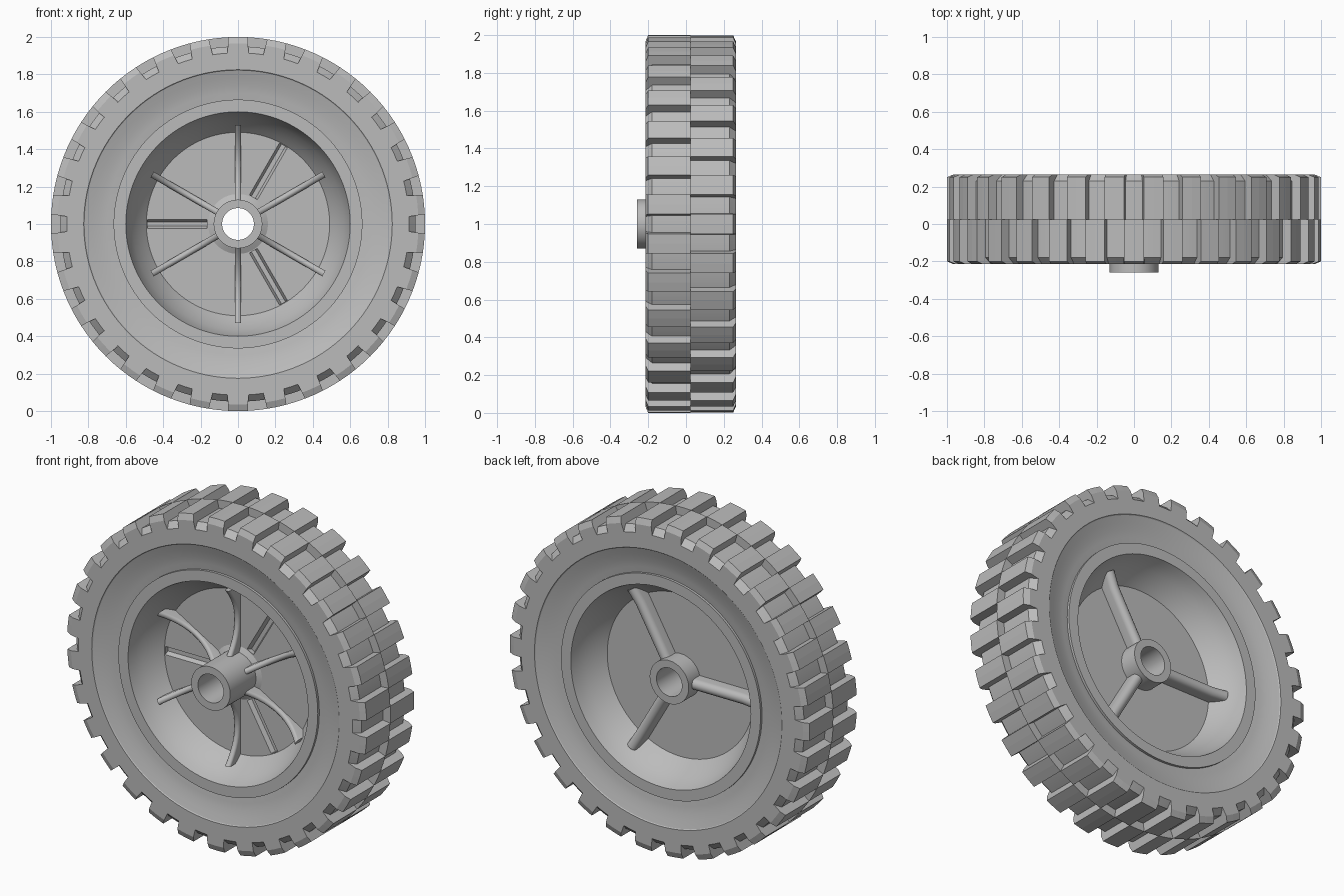
import bpy, bmesh, math
from mathutils import Vector

cube = bpy.data.objects.get("Cube")
if cube:
    bpy.data.objects.remove(cube)

MID = 0.025      # middle plane of the tyre
LUGS = 30        # lugs in each tread row

grey = bpy.data.materials.new("plain_grey")
grey.use_nodes = True
grey.diffuse_color = (0.5, 0.5, 0.5, 1)
grey.node_tree.nodes["Principled BSDF"].inputs["Base Color"].default_value = (0.5, 0.5, 0.5, 1)


def polar(r, y, a, side=0.0):
    """Point at radius r and angle a (from the top), shifted sideways."""
    return Vector((r * math.sin(a) + side * math.cos(a), y,
                   1 + r * math.cos(a) - side * math.sin(a)))


def finish(bm, name, smooth=None):
    bmesh.ops.recalc_face_normals(bm, faces=bm.faces)
    mesh = bpy.data.meshes.new(name)
    bm.to_mesh(mesh)
    bm.free()
    mesh.materials.append(grey)
    ob = bpy.data.objects.new(name, mesh)
    bpy.context.collection.objects.link(ob)
    if smooth:
        shade(ob, smooth)
    return ob


def shade(ob, degrees):
    bpy.ops.object.select_all(action='DESELECT')
    ob.select_set(True)
    bpy.context.view_layer.objects.active = ob
    bpy.ops.object.shade_smooth_by_angle(angle=math.radians(degrees))


def loft(bm, rings, closed=False):
    """Skin a list of equal rings; cap the ends unless closed."""
    rows = [[bm.verts.new(p) for p in ring] for ring in rings]
    n = len(rows[0])
    pairs = list(zip(rows, rows[1:])) + ([(rows[-1], rows[0])] if closed else [])
    for a, b in pairs:
        for i in range(n):
            j = (i + 1) % n
            bm.faces.new((a[i], a[j], b[j], b[i]))
    if not closed:
        bm.faces.new(rows[0])
        bm.faces.new(rows[-1][::-1])


def revolve(name, profile, steps=120):
    bm = bmesh.new()
    loft(bm, [[polar(r, y, 2 * math.pi * k / steps) for r, y in profile]
              for k in range(steps)], closed=True)
    return finish(bm, name)


def mirrored(half):
    """Close a front half profile with its reflection in the middle plane."""
    return half + [(r, 2 * MID - y) for r, y in reversed(half)]


# Tyre body: bead, dished sidewall, shoulder chamfer, tread floor
tyre = revolve("tyre", mirrored([
    (0.64, -0.17), (0.665, -0.175), (0.70, -0.178), (0.74, -0.186), (0.78, -0.197),
    (0.82, -0.210), (0.825, -0.215), (0.915, -0.215), (0.95, -0.18)]))
shade(tyre, 20)

# Tread lugs: two rows, staggered by half a pitch
lug_profile = [(0.93, 0), (1.0, 0), (1.0, 0.225), (0.965, 0.24), (0.915, 0.24), (0.90, 0.15)]
for row, (name, direction) in enumerate((("front_tread_lugs", -1), ("rear_tread_lugs", 1))):
    bm = bmesh.new()
    for k in range(LUGS):
        centre = 2 * math.pi * (k + row / 2) / LUGS
        rings = []
        for s in (-1, 0, 1):
            rings.append([polar(r, MID + direction * d,
                                centre + s * math.radians(3 + 6 * (1 - r)))
                          for r, d in lug_profile])
        loft(bm, rings)
    finish(bm, name)

# Rim, disc and hub in one turned piece
wall = [(0.49, 0), (0.512, -0.025), (0.535, -0.055), (0.565, -0.10), (0.588, -0.15), (0.60, -0.19)]
rim_half = wall + [(0.665, -0.19)]
front = [(0.085, -0.26), (0.13, -0.26), (0.13, -0.015), (0.16, 0)]
back = [(0.13, 2 * MID), (0.13, 0.16), (0.085, 0.16)]
rim = revolve("rim_and_hub", front + mirrored(rim_half) + back)

# Shallow tapered channels in the front of the disc
THREE = [math.radians(30 + 120 * k) for k in range(3)]
bm = bmesh.new()
for a in THREE:
    loft(bm, [[polar(r, y, a, s) for s, y in
               ((-0.03, -0.01), (0.03, -0.01), (0.012, 0.025), (-0.012, 0.025))]
              for r in (0.165, 0.485)])
cutter = finish(bm, "channel_cutter")
cutter.hide_render = True
mod = rim.modifiers.new("channels", 'BOOLEAN')
mod.operation = 'DIFFERENCE'
mod.solver = 'EXACT'
mod.object = cutter
bpy.context.view_layer.objects.active = rim
bpy.ops.object.modifier_apply(modifier=mod.name)
bpy.data.objects.remove(cutter)
shade(rim, 25)


def ribs(name, angles, path, width, base, direction):
    """Round-topped ribs rising from the disc along a (radius, crest) path."""
    bm = bmesh.new()
    arc = [math.pi * k / 8 for k in range(9)]
    for a in angles:
        rings = []
        for r, crest in path:
            ring = [polar(r, base, a, width), *[
                polar(r, crest + direction * width * (math.sin(t) - 1), a, width * math.cos(t))
                for t in arc], polar(r, base, a, -width)]
            rings.append(ring)
        loft(bm, rings)
    finish(bm, name, 40)


# Six slender front spokes with a sagging crest
sag = []
for k in range(15):
    t = k / 14
    sag.append((0.11 + 0.42 * t, -0.02 - 0.09 * (2 * t - 1) ** 2))
ribs("front_spokes", [math.pi * k / 3 for k in range(6)], sag, 0.017, 0.02, -1)

# Three thicker straight spokes behind the disc
ribs("rear_spokes", THREE, [(0.11, 0.13), (0.46, 0.13), (0.55, 0.145)], 0.032, 0.035, 1)
